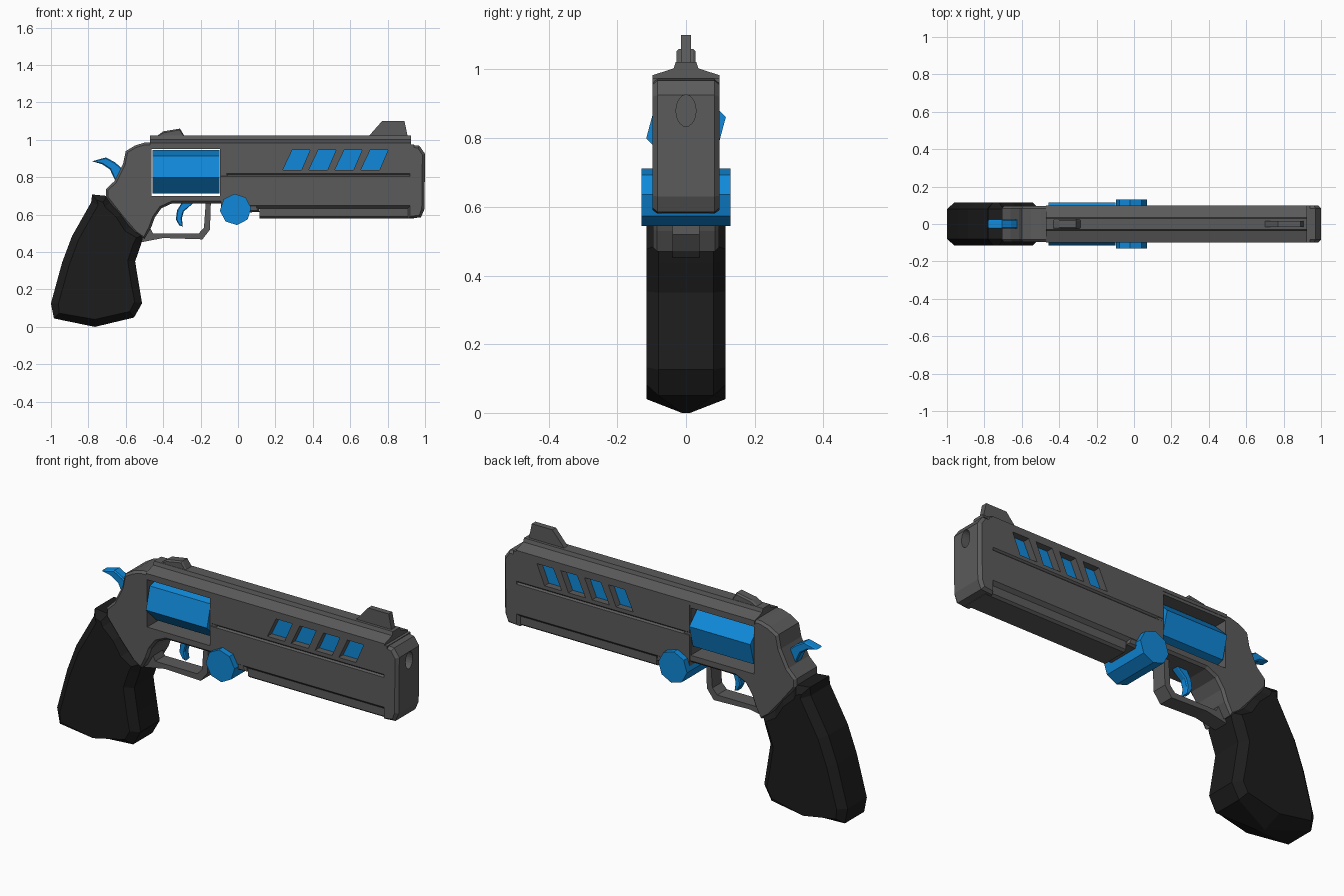
import bpy, bmesh, math


def material(name, rgb):
    m = bpy.data.materials.new(name)
    m.diffuse_color = (*rgb, 1)
    return m


GRAY = material("gunmetal_gray", (0.105, 0.105, 0.105))
BLACK = material("grip_black", (0.012, 0.012, 0.012))
BLUE = material("accent_blue", (0.005, 0.25, 0.70))


def extrude(name, pts, lo, hi, mat, axis="y", chamfer=None):
    """Extrude a 2D outline ((x,z) along y, or (y,z) along x).
    chamfer = (width, depth) bevels both end caps inside lo..hi."""
    w, d = chamfer or (0, 0)
    bm = bmesh.new()
    rings = []
    for t in (lo + d, hi - d):
        rings.append([bm.verts.new((u, t, v) if axis == "y" else (t, u, v)) for u, v in pts])
    caps = [bm.faces.new(r) for r in rings]
    n = len(pts)
    for i in range(n):
        j = (i + 1) % n
        bm.faces.new((rings[0][i], rings[0][j], rings[1][j], rings[1][i]))
    bmesh.ops.recalc_face_normals(bm, faces=bm.faces[:])
    if chamfer:
        bmesh.ops.inset_individual(bm, faces=caps, thickness=w, depth=d)
    me = bpy.data.meshes.new(name)
    bm.to_mesh(me)
    bm.free()
    me.materials.append(mat)
    ob = bpy.data.objects.new(name, me)
    bpy.context.collection.objects.link(ob)
    return ob


def cut(ob, cutter):
    """Subtract the cutter from ob and remove the cutter."""
    cutter.hide_render = True
    mod = ob.modifiers.new("cut", "BOOLEAN")
    mod.operation, mod.solver, mod.object = "DIFFERENCE", "EXACT", cutter
    deps = bpy.context.evaluated_depsgraph_get()
    me = bpy.data.meshes.new_from_object(ob.evaluated_get(deps))
    ob.modifiers.clear()
    ob.data = me
    bpy.data.objects.remove(cutter)


def ring(cu, cv, ru, rv, n, deg=0):
    return [(cu + ru * math.cos(math.radians(deg) + math.tau * i / n),
             cv + rv * math.sin(math.radians(deg) + math.tau * i / n)) for i in range(n)]


def rect(u0, u1, v0, v1):
    return [(u0, v0), (u1, v0), (u1, v1), (u0, v1)]


def mirrored(half):
    """Close a right-hand half section by mirroring it."""
    return half + [(-u, v) for u, v in reversed(half)]


# frame with an open window for the cylinder
frame = extrude("frame", [
    (-0.50, 0.985), (-0.05, 0.985), (-0.05, 0.82), (0.0, 0.72), (0.10, 0.67), (0.115, 0.615),
    (0.02, 0.61), (-0.09, 0.66), (-0.353, 0.66), (-0.41, 0.634), (-0.445, 0.585),
    (-0.465, 0.53), (-0.50, 0.47), (-0.55, 0.50), (-0.62, 0.58), (-0.706, 0.69),
    (-0.706, 0.735), (-0.66, 0.78), (-0.615, 0.87), (-0.60, 0.94), (-0.55, 0.97)],
    -0.096, 0.096, GRAY, chamfer=(0.012, 0.012))
cut(frame, extrude("cutter", rect(-0.463, -0.095, 0.70, 0.95), -0.3, 0.3, GRAY))

# barrel shroud with a side groove and four slanted vents
barrel = extrude("barrel_shroud", mirrored([
    (0.078, 0.63), (0.098, 0.648), (0.098, 0.805), (0.090, 0.813), (0.098, 0.821), (0.098, 0.975)]),
    -0.09, 0.94, GRAY, "x")
for i in range(4):
    x = 0.24 + 0.139 * i
    cut(barrel, extrude("cutter", [(x, 0.84), (x + 0.10, 0.84), (x + 0.145, 0.945), (x + 0.05, 0.945)],
                        -0.3, 0.3, GRAY))
extrude("vent_core", rect(0.22, 0.84, 0.83, 0.955), -0.062, 0.062, BLUE)

# stepped rail below the barrel
extrude("under_rail", mirrored([(0.068, 0.58), (0.08, 0.59), (0.08, 0.66)]), 0.115, 0.94, GRAY, "x")

# sloped top strap with a raised rib
extrude("top_strap", mirrored([(0.098, 0.965), (0.098, 0.983), (0.036, 1.003), (0.03, 1.022)]),
        -0.47, 0.925, GRAY, "x")

# muzzle block with oval bore
muzzle = extrude("muzzle_block", [(0.91, 0.975), (0.97, 0.968), (1.0, 0.925), (0.997, 0.63),
                                  (0.978, 0.585), (0.91, 0.58)],
                 -0.098, 0.098, GRAY, chamfer=(0.015, 0.015))
cut(muzzle, extrude("cutter", ring(0, 0.88, 0.029, 0.046, 20), 0.93, 1.1, GRAY, "x"))

# sights
extrude("rear_sight", [(-0.44, 1.015), (-0.40, 1.045), (-0.31, 1.06), (-0.283, 1.015)],
        -0.028, 0.028, GRAY, chamfer=(0.008, 0.008))
extrude("front_sight", [(0.695, 1.015), (0.77, 1.10), (0.89, 1.10), (0.908, 1.015)],
        -0.015, 0.015, GRAY)

# trigger guard
extrude("trigger_guard", [
    (-0.145, 0.67), (-0.15, 0.52), (-0.19, 0.468), (-0.40, 0.475), (-0.53, 0.45), (-0.53, 0.52),
    (-0.47, 0.53), (-0.455, 0.50), (-0.21, 0.50), (-0.182, 0.53), (-0.172, 0.67)],
    -0.04, 0.04, GRAY)

# trigger and hammer
extrude("trigger", [(-0.235, 0.665), (-0.29, 0.617), (-0.30, 0.58), (-0.295, 0.537), (-0.315, 0.543),
                    (-0.332, 0.575), (-0.326, 0.623), (-0.30, 0.665)],
        -0.02, 0.02, BLUE, chamfer=(0.005, 0.006))
extrude("hammer", [(-0.78, 0.885), (-0.706, 0.906), (-0.658, 0.88), (-0.60, 0.83), (-0.60, 0.80),
                   (-0.658, 0.785), (-0.685, 0.842), (-0.727, 0.87)],
        -0.025, 0.025, BLUE, chamfer=(0.006, 0.006))

# six-sided cylinder and the eight-sided pivot drum
extrude("cylinder", ring(0, 0.83, 0.12, 0.12, 6, 15), -0.456, -0.10, BLUE, "x")
extrude("pivot_drum", ring(-0.013, 0.628, 0.084, 0.084, 8, 5), -0.13, 0.13, BLUE)

# faceted grip, pinched to a ridge at the butt
grip = extrude("grip", [
    (-0.78, 0.708), (-0.70, 0.70), (-0.68, 0.666), (-0.62, 0.612), (-0.575, 0.54), (-0.505, 0.49),
    (-0.52, 0.436), (-0.55, 0.35), (-0.53, 0.227), (-0.513, 0.126), (-0.556, 0.05),
    (-0.765, 0.0), (-0.984, 0.045), (-1.0, 0.126), (-0.94, 0.345), (-0.888, 0.484), (-0.785, 0.666)],
    -0.115, 0.115, BLACK, chamfer=(0.04, 0.035))
for v in grip.data.vertices:
    if v.co.z < 0.02:
        v.co.y *= 0.15
